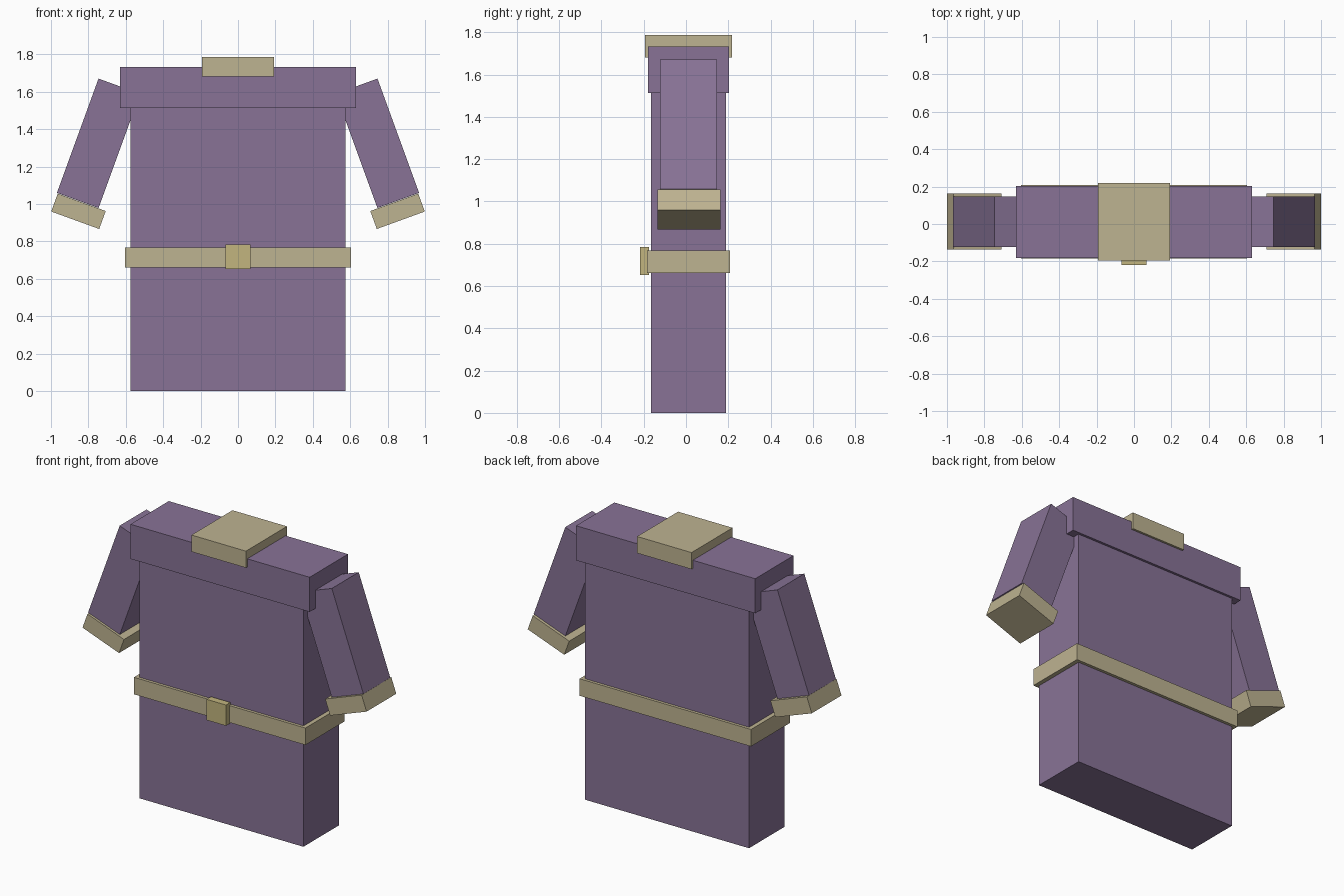
import bpy
import math

if "Cube" in bpy.data.objects:
    bpy.data.objects.remove(bpy.data.objects["Cube"])


def material(name, rgb):
    m = bpy.data.materials.new(name)
    m.diffuse_color = (*rgb, 1.0)
    m.use_nodes = True
    m.node_tree.nodes["Principled BSDF"].inputs["Base Color"].default_value = m.diffuse_color
    return m


PURPLE = material("purple_cloth", (0.246, 0.171, 0.305))
TAN = material("tan_trim", (0.515, 0.451, 0.284))
BRASS = material("brass", (0.539, 0.462, 0.209))

YC = 0.012               # the garment sits slightly behind the buckle
TILT = math.radians(20)  # outward swing of the sleeves


def box(name, size, centre, mat, tilt=0.0):
    bpy.ops.mesh.primitive_cube_add(size=1, location=centre, rotation=(0, tilt, 0))
    ob = bpy.context.object
    ob.name = name
    ob.scale = size
    bpy.ops.object.transform_apply(location=False, rotation=False, scale=True)
    ob.data.materials.append(mat)
    return ob


# Torso and skirt in one block, with the shoulder yoke over it
box("body", (1.152, 0.355, 1.62), (0, YC, 0.81), PURPLE)
box("shoulder_yoke", (1.26, 0.385, 0.22), (0, YC, 1.623), PURPLE)

# Collar, belt and buckle
box("collar", (0.383, 0.412, 0.106), (0, YC, 1.734), TAN)
box("belt", (1.206, 0.392, 0.108), (0, YC, 0.715), TAN)
box("buckle", (0.136, 0.044, 0.132), (0, -0.196, 0.719), BRASS)

# Sleeves and cuffs, mirrored left and right
for side, s in (("left", -1), ("right", 1)):
    box(side + "_sleeve", (0.237, 0.27, 0.65), (s * 0.7456, YC, 1.325), PURPLE, -s * TILT)
    box(side + "_cuff", (0.273, 0.298, 0.102), (s * 0.853, YC + 0.002, 0.9615), TAN, -s * TILT)
